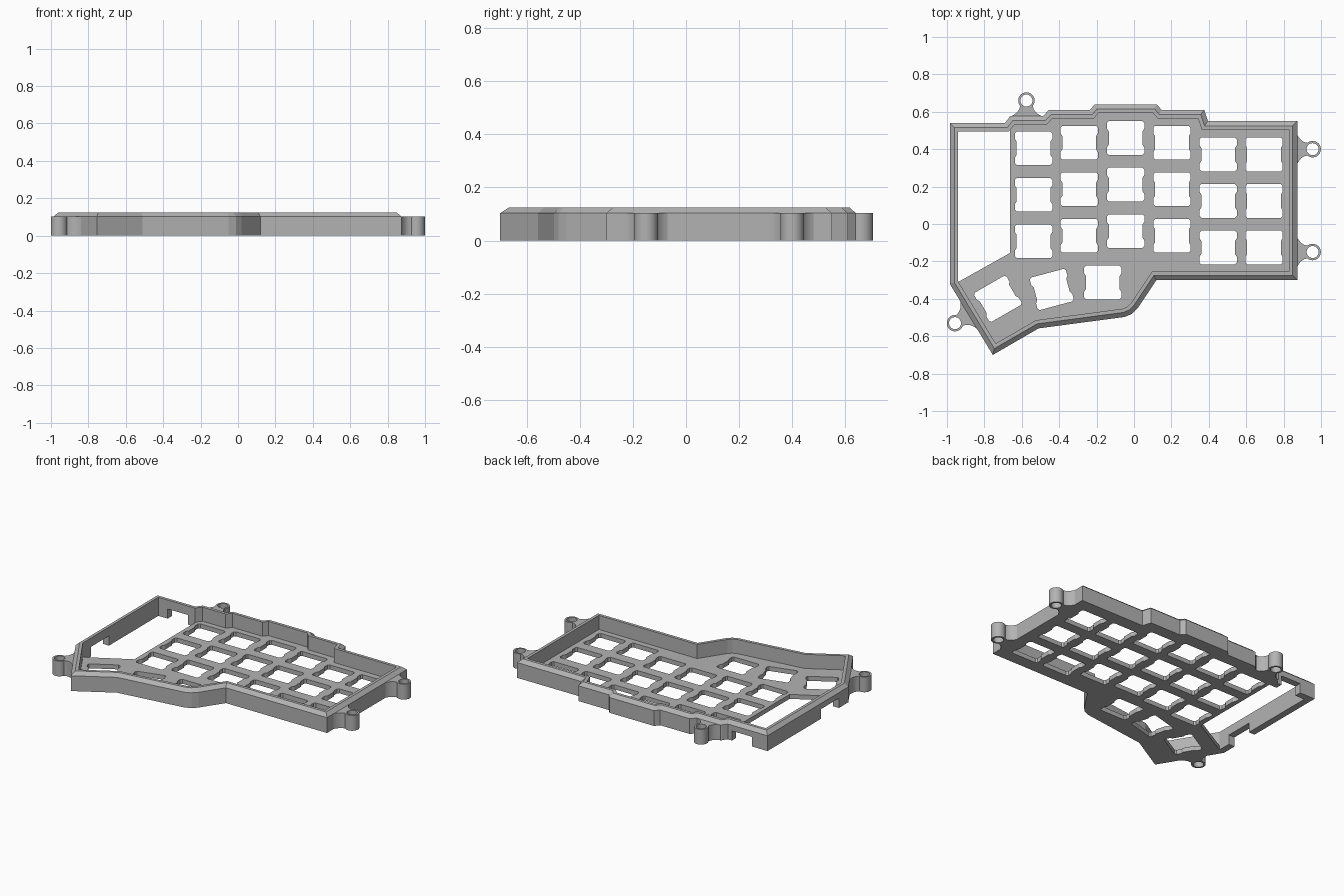
import bpy, bmesh, math
from mathutils import Vector, Matrix

if "Cube" in bpy.data.objects:
    bpy.data.objects.remove(bpy.data.objects["Cube"])

grey = bpy.data.materials.new("light grey plastic")
grey.diffuse_color = (0.45, 0.45, 0.45, 1)
grey.use_nodes = True
grey.node_tree.nodes["Principled BSDF"].inputs["Base Color"].default_value = grey.diffuse_color

RIM, BEVEL_Z, TOP, PLATE = 0.045, 0.103, 0.125, 0.03

# Case outline, counter-clockwise
OUTLINE = [(-0.985, -0.32), (-0.755, -0.70), (-0.51, -0.558), (-0.05, -0.497),
           (-0.01, -0.48), (0.02, -0.45), (0.12, -0.30), (0.873, -0.30),
           (0.873, 0.55), (0.395, 0.55), (0.375, 0.61), (0.147, 0.61),
           (0.122, 0.64), (-0.21, 0.64), (-0.235, 0.61), (-0.455, 0.61),
           (-0.485, 0.578), (-0.66, 0.578), (-0.69, 0.54), (-0.985, 0.54)]


def inset(pts, d):
    """Move every edge of a counter-clockwise polygon inwards by d."""
    out = []
    for i, p in enumerate(pts):
        p, a, b = Vector(p), Vector(pts[i - 1]), Vector(pts[(i + 1) % len(pts)])
        e1, e2 = (p - a).normalized(), (b - p).normalized()
        n1, n2 = Vector((-e1.y, e1.x)), Vector((-e2.y, e2.x))
        out.append(tuple(p + (n1 + n2) * (d / (1 + n1.dot(n2)))))
    return out


def finish(name, bm, helper=False):
    bmesh.ops.recalc_face_normals(bm, faces=bm.faces)
    me = bpy.data.meshes.new(name)
    bm.to_mesh(me)
    bm.free()
    ob = bpy.data.objects.new(name, me)
    bpy.context.collection.objects.link(ob)
    me.materials.append(grey)
    ob.hide_render = ob.hide_viewport = helper
    return ob


def prism(bm, pts, z0, z1):
    """Add a vertical prism to a bmesh."""
    lo = [bm.verts.new((x, y, z0)) for x, y in pts]
    hi = [bm.verts.new((x, y, z1)) for x, y in pts]
    bm.faces.new(lo[::-1])
    bm.faces.new(hi)
    for i in range(len(pts)):
        j = (i + 1) % len(pts)
        bm.faces.new((lo[i], lo[j], hi[j], hi[i]))


def cut(ob, cutter):
    mod = ob.modifiers.new("cut", 'BOOLEAN')
    mod.operation, mod.solver, mod.object = 'DIFFERENCE', 'EXACT', cutter


def rect(x0, y0, x1, y1):
    return [(x0, y0), (x1, y0), (x1, y1), (x0, y1)]


# Rim wall with a chamfered outer top edge
bm = bmesh.new()
rings = [(0, 0), (0, BEVEL_Z), (0.025, TOP), (RIM, TOP), (RIM, 0)]
loops = [[bm.verts.new((x, y, z)) for x, y in inset(OUTLINE, d)] for d, z in rings]
for k, lo in enumerate(loops):
    hi = loops[(k + 1) % len(loops)]
    for i in range(len(lo)):
        j = (i + 1) % len(lo)
        bm.faces.new((lo[i], lo[j], hi[j], hi[i]))
wall = finish("rim_wall", bm)

# Cable notches under the left and back of the rim
bm = bmesh.new()
prism(bm, rect(-1.05, -0.22, -0.92, -0.03), -0.1, 0.065)
prism(bm, rect(-0.87, 0.47, -0.72, 0.60), -0.1, 0.065)
cut(wall, finish("notch_cutter", bm, True))

# Switch plate
bm = bmesh.new()
prism(bm, inset(OUTLINE, RIM), 0, PLATE)
plate = finish("switch_plate", bm)

# Open bay on the left
bm = bmesh.new()
prism(bm, [(-0.99, -0.338), (-0.663, -0.155), (-0.663, 0.60), (-0.99, 0.60)], -0.1, 0.2)
cut(plate, finish("bay_cutter", bm, True))

# Switch openings: square with wider corners
quarter = [(0.09, 0.035), (0.10, 0.05), (0.10, 0.08), (0.09, 0.09)]
hole = (quarter + [(-x, y) for x, y in quarter[::-1]]
        + [(-x, -y) for x, y in quarter] + [(x, -y) for x, y in quarter[::-1]])
columns = [(-0.537, 0.405), (-0.293, 0.435), (-0.045, 0.46),
           (0.203, 0.435), (0.45, 0.372), (0.695, 0.372)]
keys = [(x, y - 0.249 * r, 0) for x, y in columns for r in range(3)]
keys += [(-0.167, -0.313, 0), (-0.44, -0.35, 15), (-0.728, -0.40, 30)]
bm = bmesh.new()
for x, y, deg in keys:
    rot = Matrix.Rotation(math.radians(deg), 2)
    prism(bm, [tuple(rot @ Vector(p) + Vector((x, y))) for p in hole], -0.1, 0.2)
cut(plate, finish("switch_cutter", bm, True))

# Screw lugs: ring with a flared neck, facing outwards along the given angle
side = [(-0.088, 0.095), (-0.078, 0.070), (-0.062, 0.049), (-0.045, 0.038), (-0.028, 0.034)]
head = [(0.044 * math.cos(math.radians(a)), 0.044 * math.sin(math.radians(a)))
        for a in range(120, -121, -10)]
profile = side + head + [(x, -y) for x, y in side[::-1]]
bore = [(0.032 * math.cos(a * math.pi / 16), 0.032 * math.sin(a * math.pi / 16))
        for a in range(32)]
lugs = [("back", -0.575, 0.66, 90), ("right_back", 0.955, 0.40, 0),
        ("right_front", 0.955, -0.15, 0), ("left_front", -0.957, -0.53, 211.2)]
for name, x, y, deg in lugs:
    rot = Matrix.Rotation(math.radians(deg), 2)
    place = lambda pts: [tuple(rot @ Vector(p) + Vector((x, y))) for p in pts]
    bm = bmesh.new()
    prism(bm, place(profile), 0, BEVEL_Z)
    lug = finish(name + "_lug", bm)
    bm = bmesh.new()
    prism(bm, place(bore), -0.1, 0.2)
    cut(lug, finish(name + "_bore_cutter", bm, True))
    bpy.context.view_layer.objects.active = lug
    bpy.ops.object.select_all(action='DESELECT')
    lug.select_set(True)
    bpy.ops.object.shade_smooth_by_angle(angle=math.radians(35))
